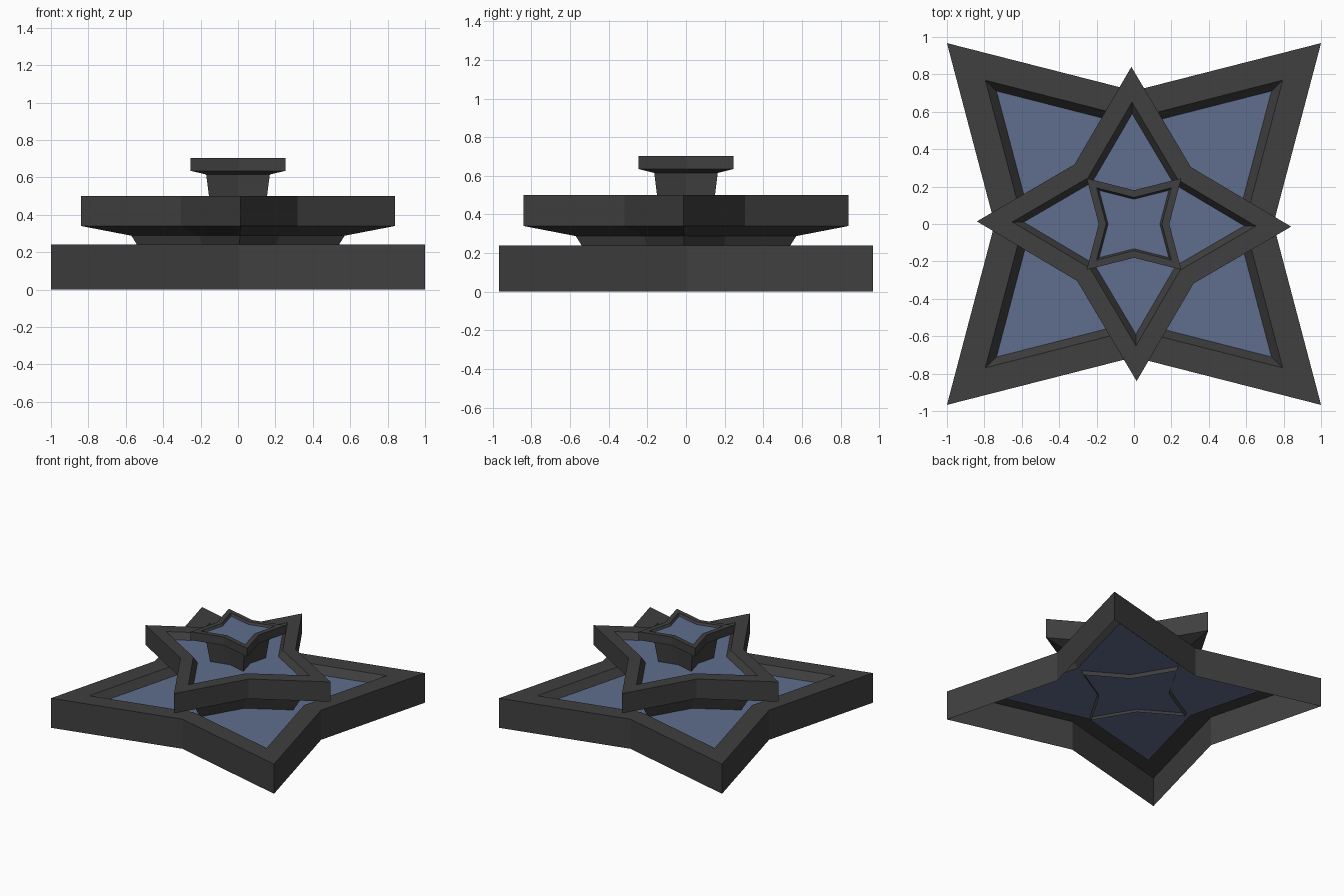
import bpy, bmesh, math

if "Cube" in bpy.data.objects:
    bpy.data.objects.remove(bpy.data.objects["Cube"])

def material(name, colour):
    m = bpy.data.materials.new(name)
    m.diffuse_color = colour
    m.use_nodes = True
    m.node_tree.nodes["Principled BSDF"].inputs["Base Color"].default_value = m.diffuse_color
    return m

dark = material("dark_metal", (0.05, 0.05, 0.05, 1))
glass = material("blue_glass", (0.115, 0.155, 0.27, 0.9))

# One quarter-symmetric star: tips on the diagonals, notches on the axes
STAR = [(1, .967), (0, .712), (-1, .967), (-.745, 0),
        (-1, -.967), (0, -.712), (1, -.967), (.745, 0)]

def ring(bm, scale, z, turn):
    c, s = math.cos(turn), math.sin(turn)
    return [bm.verts.new(((x * c - y * s) * scale, (x * s + y * c) * scale, z))
            for x, y in STAR]

def finish(bm, name, mat):
    me = bpy.data.meshes.new(name)
    bm.to_mesh(me)
    bm.free()
    me.materials.append(mat)
    ob = bpy.data.objects.new(name, me)
    bpy.context.collection.objects.link(ob)

def tier(name, profile, turn=0):
    """Open star shell swept through (scale, z) rings, glazed at the last ring."""
    bm = bmesh.new()
    rings = [ring(bm, s, z, turn) for s, z in profile]
    for a, b in zip(rings, rings[1:]):
        for i in range(8):
            j = (i + 1) % 8
            bm.faces.new((a[i], a[j], b[j], b[i]))
    finish(bm, name + "_frame", dark)
    bm = bmesh.new()
    s, z = profile[-1]
    bm.faces.new(ring(bm, s, z, turn))
    finish(bm, name + "_glass", glass)

# Wide base star
tier("base", [(1, 0), (1, .24), (.795, .24), (.735, .18)])

# Middle star, turned an eighth, on a flared foot
tier("middle", [(.348, .15), (.41, .288), (.604, .34), (.604, .5),
                (.468, .5), (.424, .45)], -math.pi / 4)

# Small top star on a tapered stem
tier("top", [(.145, .42), (.17, .615), (.253, .635), (.253, .703),
             (.2, .703), (.186, .685)])
